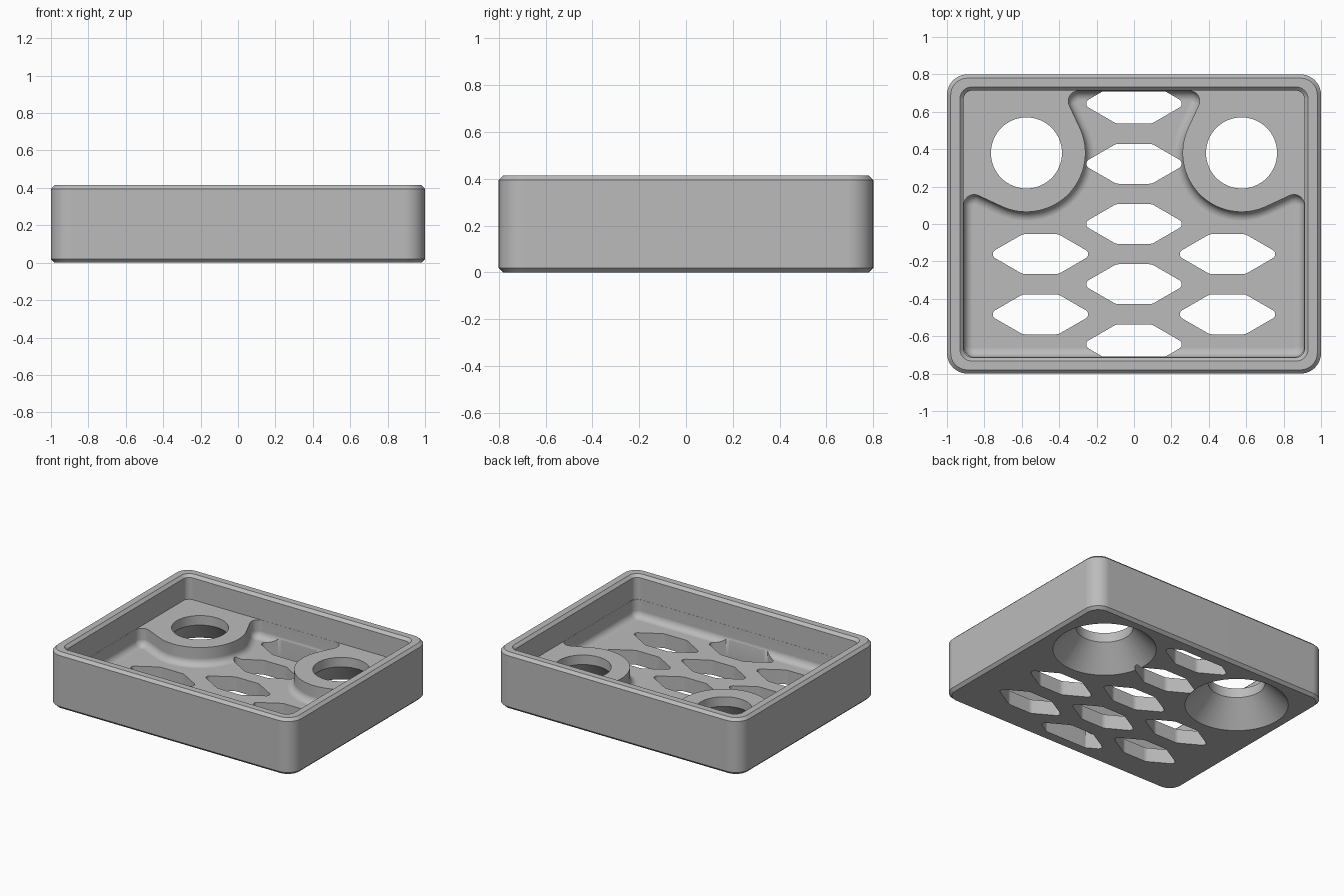
import bpy, bmesh, math
from mathutils import Vector

cube = bpy.data.objects.get("Cube")
if cube:
    bpy.data.objects.remove(cube, do_unlink=True)

FLOOR, BOSS_TOP, TOP = 0.105, 0.235, 0.415
HX, HY = 0.91, 0.712
BOSS_X, BOSS_Y, BOSS_R = 0.575, 0.38, 0.315
FILLET, CORNER = 0.05, 0.055

grey = bpy.data.materials.new("plain grey")
grey.use_nodes = True
grey.diffuse_color = (0.5, 0.5, 0.5, 1)
grey.node_tree.nodes["Principled BSDF"].inputs["Base Color"].default_value = (0.5, 0.5, 0.5, 1)


def rounded(corners):
    """Polygon from (x, y, radius, segments) corners, each rounded by an arc."""
    points = []
    count = len(corners)
    for i, (x, y, r, segs) in enumerate(corners):
        p = Vector((x, y))
        u = (Vector(corners[i - 1][:2]) - p).normalized()
        v = (Vector(corners[(i + 1) % count][:2]) - p).normalized()
        half = u.angle(v) / 2
        centre = p + (u + v).normalized() * r / math.sin(half)
        start = p + u * r / math.tan(half) - centre
        end = p + v * r / math.tan(half) - centre
        a = math.atan2(start.y, start.x)
        sweep = math.atan2(end.y, end.x) - a
        sweep = (sweep + math.pi) % (2 * math.pi) - math.pi
        for k in range(segs + 1):
            t = a + sweep * k / segs
            points.append((centre.x + r * math.cos(t), centre.y + r * math.sin(t)))
    return points


def rectangle(hx, hy, r):
    return rounded([(-hx, -hy, r, 10), (hx, -hy, r, 10), (hx, hy, r, 10), (-hx, hy, r, 10)])


def loft(name, rings):
    """Closed solid through (outline, height) rings."""
    bm = bmesh.new()
    loops = [[bm.verts.new((x, y, z)) for x, y in pts] for pts, z in rings]
    n = len(loops[0])
    for low, high in zip(loops, loops[1:]):
        for i in range(n):
            j = (i + 1) % n
            bm.faces.new((low[i], low[j], high[j], high[i]))
    bm.faces.new(loops[0][::-1])
    bm.faces.new(loops[-1])
    mesh = bpy.data.meshes.new(name)
    bm.to_mesh(mesh)
    bm.free()
    mesh.materials.append(grey)
    obj = bpy.data.objects.new(name, mesh)
    bpy.context.collection.objects.link(obj)
    return obj


def floor_outline(d):
    """Pocket outline around the two bosses, inset by d."""
    hx, hy, r = HX - d, HY - d, CORNER - d
    a = math.radians(25)
    big = BOSS_R + d
    reach = big / math.cos(math.radians(70)) * math.sqrt(0.5)
    tip_x = BOSS_X - big * math.cos(a) + (hy - BOSS_Y - big * math.sin(a)) * math.tan(a)
    tip_y = BOSS_Y - big * math.cos(a) + (hx - BOSS_X - big * math.sin(a)) * math.tan(a)
    right = [(hx, -hy, r, 10), (hx, tip_y, r, 10),
             (BOSS_X - reach, BOSS_Y - reach, big, 40), (tip_x, hy, r, 10)]
    left = [(-x, y, rad, s) for x, y, rad, s in reversed(right)]
    return rounded(right + left)


def hexagon(cx, cy):
    """Long hexagon with soft corners, kept inside the walls."""
    r, h, flat, tip = 0.025, 0.107, 0.095, 0.28
    pts = rounded([(-flat, -h, 0.06, 5), (flat, -h, 0.06, 5), (tip, 0, r, 6),
                   (flat, h, 0.06, 5), (-flat, h, 0.06, 5), (-tip, 0, r, 6)])
    lim = HY - 0.004
    pts = [(cx + x, cy + y) for x, y in pts]
    if abs(cy) + h < lim:
        return pts
    # slide points past the wall back along the slanted sides
    out = []
    for x, y in pts:
        over = abs(y) - lim
        if over > 0:
            wide = flat + (h - (lim - abs(cy))) / math.tan(math.radians(30))
            x = cx + (x - cx) * wide / flat
            x = max(cx - wide, min(cx + wide, x))
            y = math.copysign(lim, y)
        out.append((x, y))
    return out


def circle(cx, cy, r, n=64):
    return [(cx + r * math.cos(2 * math.pi * i / n), cy + r * math.sin(2 * math.pi * i / n))
            for i in range(n)]


# Outer block with chamfered top and bottom edges
tray = loft("tray", [(rectangle(0.98, 0.78, 0.09), 0), (rectangle(1, 0.8, 0.11), 0.02),
                     (rectangle(1, 0.8, 0.11), TOP - 0.02), (rectangle(0.98, 0.78, 0.09), TOP)])
cutters = []

# Lower pocket with filleted floor edge, leaving the bosses standing
rings = []
for k in range(9):
    t = math.pi / 2 * k / 8
    rings.append((floor_outline(FILLET * (1 - math.sin(t))), FLOOR + FILLET * (1 - math.cos(t))))
rings.append((floor_outline(0), BOSS_TOP + 0.05))
cutters.append(loft("lower_pocket", rings))

# Upper pocket with chamfered rim
ux, uy = HX + 0.001, HY + 0.001
cutters.append(loft("upper_pocket", [
    (rectangle(ux, uy, 0.045), BOSS_TOP), (rectangle(ux, uy, 0.045), TOP - 0.02),
    (rectangle(ux + 0.02, uy + 0.02, 0.065), TOP), (rectangle(ux + 0.02, uy + 0.02, 0.065), TOP + 0.1)]))

# Drain slots: one middle column and two side columns
slots = [(0, 0.322 * k) for k in range(-2, 3)]
slots += [(sx, sy) for sx in (-0.5, 0.5) for sy in (-0.161, -0.483)]
for x, y in slots:
    pts = hexagon(x, y)
    cutters.append(loft("slot_cutter", [(pts, -0.1), (pts, 0.3)]))

# Boss holes, flared toward the underside
for x in (-BOSS_X, BOSS_X):
    cutters.append(loft("hole_cutter", [
        (circle(x, BOSS_Y, 0.392), -0.05), (circle(x, BOSS_Y, 0.19), 0.165),
        (circle(x, BOSS_Y, 0.19), 0.35)]))

bpy.ops.object.select_all(action="DESELECT")
bpy.context.view_layer.objects.active = tray
tray.select_set(True)
for cutter in cutters:
    cutter.hide_render = True
    mod = tray.modifiers.new("cut", "BOOLEAN")
    mod.operation, mod.solver, mod.object = "DIFFERENCE", "EXACT", cutter
    bpy.ops.object.modifier_apply(modifier=mod.name)
for cutter in cutters:
    bpy.data.objects.remove(cutter, do_unlink=True)

# Smooth curves, crisp edges
bpy.ops.object.shade_smooth_by_angle(angle=math.radians(30))
weighted = tray.modifiers.new("even_shading", "WEIGHTED_NORMAL")
weighted.keep_sharp = True
